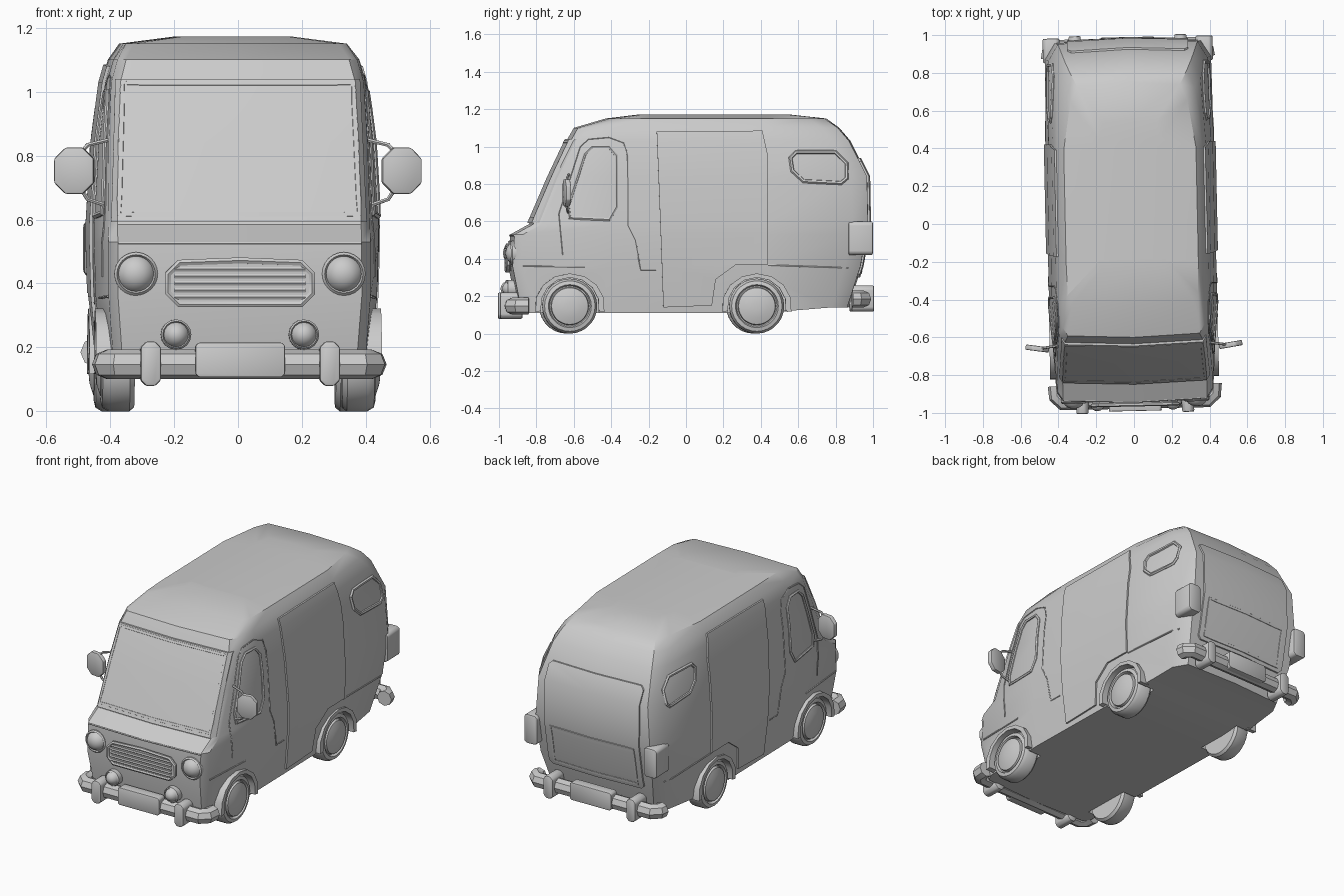
import bpy, bmesh
from math import sin, cos, pi, radians
from mathutils import Vector, Matrix
from mathutils.bvhtree import BVHTree

if "Cube" in bpy.data.objects:
    bpy.data.objects.remove(bpy.data.objects["Cube"])

grey = bpy.data.materials.new("plain grey")
grey.use_nodes = True
colour = (0.6, 0.6, 0.6, 1)
grey.diffuse_color = colour
grey.node_tree.nodes["Principled BSDF"].inputs["Base Color"].default_value = colour
parts = []


def add(name, bm):
    bmesh.ops.recalc_face_normals(bm, faces=bm.faces)
    me = bpy.data.meshes.new(name)
    bm.to_mesh(me)
    bm.free()
    me.materials.append(grey)
    ob = bpy.data.objects.new(name, me)
    bpy.context.collection.objects.link(ob)
    parts.append(ob)
    return ob


def discard(ob):
    if ob in parts:
        parts.remove(ob)
    bpy.data.objects.remove(ob)


def bake(ob):
    """Evaluated mesh of an object, modifiers applied."""
    dg = bpy.context.evaluated_depsgraph_get()
    return bpy.data.meshes.new_from_object(ob.evaluated_get(dg))


def boolean(ob, cutter, operation):
    mod = ob.modifiers.new("cut", "BOOLEAN")
    mod.operation, mod.solver, mod.object = operation, "EXACT", cutter
    mesh = bake(ob)
    ob.modifiers.clear()
    ob.data = mesh
    discard(cutter)


def prism(name, outline, axis, lo, hi, bevel=0):
    """Extrude an outline: (y, z) along x, or (x, z) along y."""
    bm = bmesh.new()
    rings = []
    for t in (lo, hi):
        rings.append([bm.verts.new((t, u, v) if axis == "x" else (u, t, v)) for u, v in outline])
        bm.faces.new(rings[-1])
    for i in range(len(outline)):
        j = (i + 1) % len(outline)
        bm.faces.new((rings[0][i], rings[0][j], rings[1][j], rings[1][i]))
    if bevel:
        bmesh.ops.bevel(bm, geom=bm.edges[:], offset=bevel, segments=2, affect="EDGES", profile=0.5)
    return add(name, bm)


def lathe(name, profile, centre, axis, sign, sides=24):
    """Spin (radius, depth) points round x or y; depth grows along sign."""
    bm = bmesh.new()
    verts = []
    for r, d in profile:
        row = []
        for k in range(sides):
            a = 2 * pi * k / sides
            p = (sign * d, r * cos(a), r * sin(a)) if axis == "x" else (r * cos(a), sign * d, r * sin(a))
            row.append(bm.verts.new(Vector(p) + Vector(centre)))
        verts.append(row)
    for a, b in zip(verts, verts[1:]):
        for k in range(sides):
            j = (k + 1) % sides
            bm.faces.new((a[k], a[j], b[j], b[k]))
    bm.faces.new(verts[0])
    bm.faces.new(verts[-1])
    return add(name, bm)


def tube(name, points, radius, closed=False, resolution=1):
    cu = bpy.data.curves.new(name, "CURVE")
    cu.dimensions = "3D"
    cu.bevel_depth, cu.bevel_resolution, cu.use_fill_caps = radius, resolution, True
    sp = cu.splines.new("POLY")
    sp.points.add(len(points) - 1)
    for p, co in zip(sp.points, points):
        p.co = (*co, 1)
    sp.use_cyclic_u = closed
    ob = bpy.data.objects.new(name, cu)
    bpy.context.collection.objects.link(ob)
    bm = bmesh.new()
    bm.from_mesh(bake(ob))
    discard(ob)
    return add(name, bm)


def box(u0, u1, v0, v1, c=0.0):
    """Rectangle outline with chamfered corners."""
    if not c:
        return [(u0, v0), (u1, v0), (u1, v1), (u0, v1)]
    return [(u0 + c, v0), (u1 - c, v0), (u1, v0 + c), (u1, v1 - c),
            (u1 - c, v1), (u0 + c, v1), (u0, v1 - c), (u0, v0 + c)]


# Body shell: height, front y, rear y, half widths at front, middle and rear
levels = [
    (0.11, -0.90, 0.87, 0.39, 0.415, 0.39), (0.36, -0.95, 0.94, 0.41, 0.44, 0.43),
    (0.53, -0.94, 0.97, 0.41, 0.445, 0.44), (0.585, -0.84, 0.98, 0.41, 0.445, 0.44),
    (0.84, -0.73, 0.975, 0.405, 0.43, 0.42), (1.03, -0.64, 0.88, 0.395, 0.405, 0.38),
    (1.10, -0.60, 0.82, 0.375, 0.385, 0.35), (1.15, -0.43, 0.75, 0.345, 0.35, 0.31),
    (1.172, -0.25, 0.55, 0.18, 0.18, 0.16)]
bm = bmesh.new()
rings = []
for z, yf, yb, wf, wm, wr in levels:
    half = [(0, yf), (0.93 * wf, yf + 0.015), (wf, yf + 0.06), (wm, -0.4 if z < 1.12 else -0.2),
            (wm, 0.4), (wr, yb - 0.1), (0.88 * wr, yb - 0.015), (0, yb)]
    loop = half + [(-x, y) for x, y in half[-2:0:-1]]
    rings.append([bm.verts.new((x, y, z + (0.03 if z < 0.2 and y > 0.5 else 0))) for x, y in loop])
for a, b in zip(rings, rings[1:]):
    for i in range(len(a)):
        j = (i + 1) % len(a)
        bm.faces.new((a[i], a[j], b[j], b[i]))
for ring in (rings[0], rings[-1]):
    for i in range(7):
        quad = [ring[i], ring[i + 1], ring[-i - 1], ring[-i]]
        bm.faces.new(list(dict.fromkeys(quad)))
body = add("body", bm)
shell = body.data.copy()
bm = bmesh.new()
bm.from_mesh(shell)
surface = BVHTree.FromBMesh(bm)
bm.free()


def seam(name, outline, axis, sign, radius=0.006, closed=True):
    """Thin moulding that follows the body surface."""
    pts = []
    ends = outline[1:] + outline[:1] if closed else outline[1:]
    for a, b in zip(outline, ends):
        a, b = Vector(a), Vector(b)
        n = max(1, int((b - a).length / 0.05))
        pts += [a.lerp(b, k / n) for k in range(n)]
    if not closed:
        pts.append(Vector(outline[-1]))
    path = []
    for u, v in pts:
        start = (2 * sign, u, v) if axis == "x" else (u, 2 * sign, v)
        ray = (-sign, 0, 0) if axis == "x" else (0, -sign, 0)
        hit = surface.ray_cast(Vector(start), Vector(ray))[0]
        if hit:
            path.append(hit)
    return tube(name, path, radius, closed)


def raised_panel(name, outline, axis, lo, hi, move):
    """Slightly proud panel with the curvature of the body."""
    bm = bmesh.new()
    bm.from_mesh(shell)
    bmesh.ops.translate(bm, verts=bm.verts, vec=move)
    boolean(add(name, bm), prism("cutter", outline, axis, lo, hi), "INTERSECT")
    return parts[-1]


# Wheels, wells and arches
tyre = [(0.08, -0.10), (0.135, -0.10), (0.147, -0.085), (0.147, -0.02), (0.135, 0), (0.115, 0.005),
        (0.108, -0.012), (0.102, -0.012), (0.098, 0.006), (0.06, 0.018), (0.02, 0.022)]
for s, side in ((1, "left"), (-1, "right")):
    for y, end in ((-0.63, "front"), (0.37, "rear")):
        well = [(y + 0.16 * cos(k * pi / 12), 0.147 + 0.16 * sin(k * pi / 12)) for k in range(24)]
        boolean(body, prism("cutter", well, "x", s * 0.32, s * 0.6), "DIFFERENCE")
        lathe(f"{end}_{side}_wheel", tyre, (s * 0.425, y, 0.147), "x", s, 28)
        arc = [radians(-10 + 25 * k) for k in range(9)]
        arch = [(y + 0.187 * cos(a), 0.147 + 0.175 * sin(a)) for a in arc]
        arch += [(y + 0.157 * cos(a), 0.147 + 0.153 * sin(a)) for a in reversed(arc)]
        prism(f"{end}_{side}_arch", arch, "x", s * 0.385, s * 0.447)

# Side doors, windows and mouldings
sliding = [(-0.165, 1.08), (0.4, 1.085), (0.43, 0.95), (0.43, 0.37), (0.26, 0.37),
           (0.15, 0.29), (0.13, 0.15), (-0.13, 0.14)]
door = [(-0.67, 0.42), (-0.69, 0.64), (-0.575, 1.0), (-0.53, 1.04), (-0.42, 1.05), (-0.34, 1.02),
        (-0.32, 0.95), (-0.32, 0.58), (-0.28, 0.5), (-0.25, 0.34), (-0.17, 0.34)]
door_window = [(-0.63, 0.62), (-0.64, 0.68), (-0.55, 0.96), (-0.51, 1.0), (-0.42, 1.0),
               (-0.38, 0.95), (-0.38, 0.68), (-0.42, 0.61)]
rear_window = [(0.55, 0.94), (0.58, 0.97), (0.79, 0.97), (0.85, 0.91), (0.85, 0.83),
               (0.82, 0.805), (0.62, 0.815), (0.56, 0.87)]
for s, side in ((1, "left"), (-1, "right")):
    raised_panel(f"{side}_sliding_door", sliding, "x", s * 0.2, s * 0.6, (s * 0.01, 0, 0))
    seam(f"{side}_door_seam", door, "x", s, 0.004, False)
    seam(f"{side}_door_window_frame", door_window, "x", s, 0.01)
    seam(f"{side}_rear_window_frame", rear_window, "x", s, 0.011)
    seam(f"{side}_front_moulding", [(-0.88, 0.36), (-0.55, 0.355)], "x", s, 0.005, False)
    seam(f"{side}_rear_moulding", [(0.43, 0.365), (0.86, 0.35)], "x", s, 0.005, False)

# Windscreen and nose trim
raised_panel("windscreen", [(-0.4, 0.592), (0.4, 0.592), (0.383, 1.04), (-0.383, 1.04)],
             "y", -1.1, -0.45, (0, -0.012, 0))
seam("windscreen_frame", [(-0.375, 0.612), (0.375, 0.612), (0.36, 1.022), (-0.36, 1.022)], "y", -1, 0.014)
seam("nose_moulding", [(-0.38, 0.525), (0.38, 0.525)], "y", -1, 0.006, False)

# Grille with slats
mouth = [(-0.19, 0.335), (0.19, 0.335), (0.225, 0.37), (0.225, 0.43), (0.19, 0.465),
         (0, 0.472), (-0.19, 0.465), (-0.225, 0.43), (-0.225, 0.37)]
prism("grille", mouth, "y", -0.90, -0.957)
tube("grille_frame", [(x, -0.955, z) for x, z in mouth], 0.011, True)
for k in range(5):
    z = 0.357 + 0.022 * k
    tube(f"grille_slat_{k + 1}", [(-0.205, -0.957, z), (0.205, -0.957, z)], 0.008)

# Lamps and mirrors
lamp = [(0.068, -0.06), (0.068, 0.012), (0.06, 0.02), (0.055, 0.012), (0.045, 0.03), (0.025, 0.042), (0.008, 0.046)]
fog = [(0.7 * r, 0.9 * d) for r, d in lamp]
for s, side in ((1, "left"), (-1, "right")):
    lathe(f"{side}_headlight", lamp, (s * 0.325, -0.925, 0.43), "y", -1)
    lathe(f"{side}_fog_light", fog, (s * 0.2, -0.945, 0.24), "y", -1, 16)
    prism(f"{side}_tail_light", box(s * 0.405 - 0.045, s * 0.405 + 0.045, 0.42, 0.6, 0.015),
          "y", 0.86, 0.99, 0.008)
    face = [(s * x, z) for x, z in box(0.455, 0.58, 0.68, 0.825, 0.035)]
    glass = prism(f"{side}_mirror", face, "y", -0.67, -0.642, 0.006)
    glass.data.transform(Matrix.Translation((0, -0.655, 0.75)) @ Matrix.Rotation(s * 0.15, 4, "Z")
                         @ Matrix.Translation((0, 0.655, -0.75)))
    glass.data.transform(Matrix.Translation((0, -0.07 * 1.0, 0)))
    glass.data.transform(Matrix.Translation((0, 0.0, 0)))
    for n, (z0, z1) in (("upper", (0.85, 0.80)), ("lower", (0.64, 0.71))):
        tube(f"{side}_mirror_{n}_arm", [(s * 0.40, -0.635, z0), (s * 0.47, -0.645, (z0 * 2 + z1) / 3),
                                        (s * 0.50, -0.65, z1)], 0.007)

# Tailgate
raised_panel("tailgate", box(-0.32, 0.32, 0.3, 0.94, 0.02), "y", 0.5, 1.1, (0, 0.01, 0))
seam("tailgate_lower_frame", box(-0.28, 0.28, 0.33, 0.56), "y", 1, 0.014)

# Bumpers with overriders and number plates
for end, y, back, z, r in (("front", -0.935, -0.85, 0.147, 0.046), ("rear", 0.94, 0.88, 0.185, 0.046)):
    s = -1 if end == "front" else 1
    path = [(-0.415, back, z), (-0.412, y - s * 0.03, z), (-0.38, y, z)]
    path += [(-x, b, c) for x, b, c in reversed(path)]
    tube(f"{end}_bumper", path, r, False, 2)
    prism(f"{end}_plate", box(-0.14, 0.14, z - 0.04, z + 0.068, 0.01), "y", s * 0.93, s * 0.99, 0.004)
    for m in (-1, 1):
        x = m * 0.28
        prism(f"{end}_overrider_{'left' if m > 0 else 'right'}",
              box(x - 0.032, x + 0.032, z - 0.068, z + 0.072, 0.018), "y", s * 0.88, s * 1.0, 0.008)

# Slight yaw of the whole vehicle, then shading
yaw = Matrix.Translation((0, -0.65, 0)) @ Matrix.Rotation(radians(1.2), 4, "Z") @ Matrix.Translation((0, 0.65, 0))
for ob in parts:
    ob.data.transform(yaw)
bpy.ops.object.select_all(action="DESELECT")
for ob in parts:
    ob.select_set(True)
bpy.context.view_layer.objects.active = body
bpy.ops.object.shade_smooth_by_angle(angle=radians(32))
